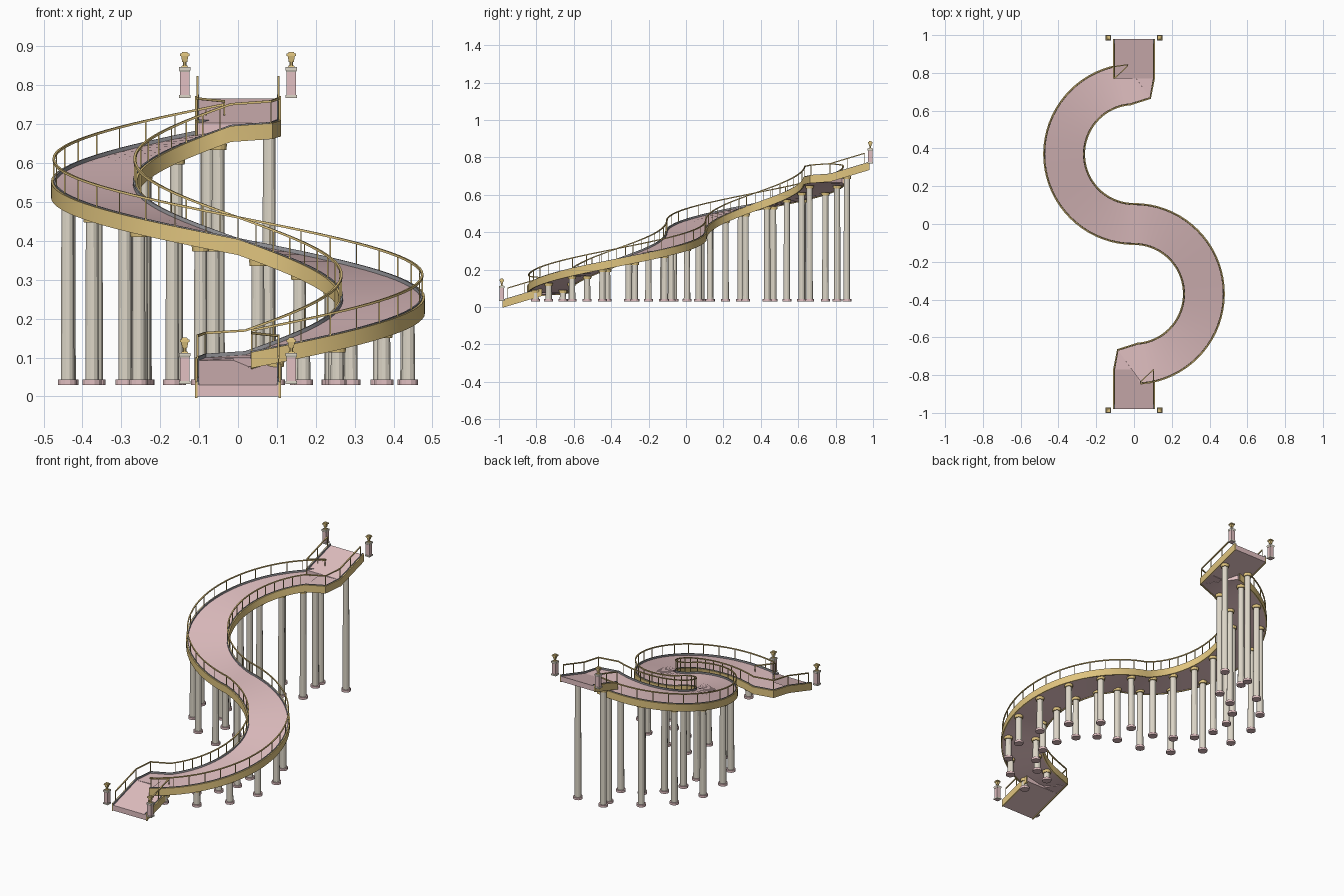
import bpy
import bmesh
from math import sin, cos, radians, pi
from mathutils import Vector, Matrix

if "Cube" in bpy.data.objects:
    bpy.data.objects.remove(bpy.data.objects["Cube"], do_unlink=True)


def material(name, rgb):
    m = bpy.data.materials.new(name)
    m.use_nodes = True
    m.diffuse_color = (*rgb, 1)
    m.node_tree.nodes["Principled BSDF"].inputs["Base Color"].default_value = (*rgb, 1)
    return m


PINK = material("pink_stone", (0.76, 0.53, 0.54))
GOLD = material("gold_trim", (0.74, 0.55, 0.21))
STONE = material("pale_stone", (0.73, 0.68, 0.58))
GREY = material("grey_curb", (0.30, 0.30, 0.32))

RADIUS, HALF, THICK = 0.37, 0.104, 0.03
RAMP_SLOPE, ARC_SLOPE, ARC_BASE = 0.3, 0.256, 0.1


def finish(name, bm, mat, smooth=False):
    bmesh.ops.recalc_face_normals(bm, faces=bm.faces)
    mesh = bpy.data.meshes.new(name)
    bm.to_mesh(mesh)
    bm.free()
    mesh.materials.append(mat)
    ob = bpy.data.objects.new(name, mesh)
    bpy.context.collection.objects.link(ob)
    if smooth:
        bpy.ops.object.select_all(action="DESELECT")
        ob.select_set(True)
        bpy.context.view_layer.objects.active = ob
        bpy.ops.object.shade_smooth_by_angle(angle=radians(25))
    return ob


def add_cone(bm, x, y, z0, z1, r0, r1, sides):
    # square sections are turned to sit parallel to the axes
    turn = Matrix.Rotation(pi / sides, 4, "Z")
    place = Matrix.Translation((x, y, (z0 + z1) / 2)) @ turn
    bmesh.ops.create_cone(bm, cap_ends=True, segments=sides, radius1=r0,
                          radius2=r1, depth=z1 - z0, matrix=place)


def arc_point(deg, offset):
    """Point on the S curve; positive offset lies to the right of travel."""
    a = radians(deg)
    z = ARC_BASE + ARC_SLOPE * RADIUS * a
    if deg <= 180:
        r = RADIUS + offset
        return Vector((r * sin(a), -RADIUS - r * cos(a), z))
    r = RADIUS - offset
    return Vector((r * sin(a), RADIUS + r * cos(a), z))


def half_turn(p):
    return Vector((-p.x, -p.y, 0.796 - p.z))


# Cross-sections of the walkway as (left edge, right edge) pairs
start = []
for y in (-0.98, -0.955, -0.865, -0.77):
    z = 0.03 + RAMP_SLOPE * (y + 0.98)
    start.append((Vector((-HALF, y, z)), Vector((HALF, y, z))))
start.append((Vector((-0.085, -0.668, 0.1)), Vector((0.035, -0.835, 0.1))))
end = [(half_turn(b), half_turn(a)) for a, b in reversed(start)]
angles = [4] + list(range(10, 351, 5)) + [356]
sections = start + [(arc_point(d, -HALF), arc_point(d, HALF)) for d in angles] + end


def sweep(rings, bm):
    loops = [[bm.verts.new(p) for p in ring] for ring in rings]
    for a, b in zip(loops, loops[1:]):
        for i in range(len(a)):
            j = (i + 1) % len(a)
            bm.faces.new((a[i], a[j], b[j], b[i]))
    bm.faces.new(loops[0])
    bm.faces.new(reversed(loops[-1]))


def edge_strip(name, side, o0, o1, z0, z1, mat, rows):
    """Rectangular bar following one edge; o0 and o1 are outward offsets."""
    rings = []
    for pair in rows:
        edge, other = pair[side], pair[1 - side]
        out = (edge - other).normalized()
        rings.append([edge + out * o + Vector((0, 0, z))
                      for o, z in ((o0, z0), (o1, z0), (o1, z1), (o0, z1))])
    bm = bmesh.new()
    sweep(rings, bm)
    finish(name, bm, mat, True)


# Walkway slabs: two end ramps and the S curve between them
down = Vector((0, 0, -THICK))
for name, rows in (("lower_ramp", sections[:4]), ("curved_deck", sections[4:-4]),
                   ("upper_ramp", sections[-4:])):
    bm = bmesh.new()
    sweep([[a, b, b + down, a + down] for a, b in rows], bm)
    finish(name, bm, PINK, True)

# Corner wedges that join the ramps to the curve
wedge = [start[3][0], Vector((-0.012, -0.77, 0.097)), start[4][0]]
for name, tri in (("lower_wedge", wedge), ("upper_wedge", [half_turn(p) for p in wedge])):
    bm = bmesh.new()
    sweep([tri, [p + down for p in tri]], bm)
    finish(name, bm, PINK)

# Side fascia, curbs, handrails and rail posts
railed = sections[1:-1]
for side, label in enumerate(("left", "right")):
    edge_strip(label + "_fascia", side, 0, 0.007, -0.034, 0.007, GOLD, sections)
    edge_strip(label + "_curb", side, -0.004, 0.001, -0.004, 0.010, GREY, sections)
    edge_strip(label + "_handrail", side, -0.003, 0.003, 0.060, 0.066, GOLD, railed)
    bm = bmesh.new()
    for i, pair in enumerate(railed):
        straight = i < 3 or i >= len(railed) - 3
        if straight or i % 2 == 1:
            p = pair[side]
            add_cone(bm, p.x, p.y, p.z, p.z + 0.061, 0.0025, 0.0025, 4)
    finish(label + "_rail_posts", bm, GOLD)

# Paired support columns under the walkway
supports = [arc_point(12.5 + 22.5 * k, offset)
            for k in range(16) for offset in (-0.075, 0.075)]
supports += [Vector((x, 0.86, 0.73)) for x in (-0.08, 0.08)]

shafts, bases, capitals = bmesh.new(), bmesh.new(), bmesh.new()
for p in supports:
    top = p.z - THICK + 0.001
    add_cone(bases, p.x, p.y, 0.03, 0.043, 0.025, 0.025, 12)
    add_cone(shafts, p.x, p.y, 0.04, top, 0.018, 0.0165, 12)
    add_cone(capitals, p.x, p.y, top - 0.016, top, 0.022, 0.024, 12)
finish("column_shafts", shafts, STONE, True)
finish("column_bases", bases, PINK)
finish("column_capitals", capitals, GOLD)

# Lamp pillars flanking both ends
for where, y, z in (("lower", -0.985, 0.032), ("upper", 0.985, 0.767)):
    for label, x in (("right", -0.137), ("left", 0.137)):
        name = where + "_" + label
        bm = bmesh.new()
        add_cone(bm, x, y, z, z + 0.07, 0.017, 0.017, 4)
        finish(name + "_lamp_pillar", bm, PINK)
        bm = bmesh.new()
        add_cone(bm, x, y, z, z + 0.008, 0.021, 0.021, 4)
        add_cone(bm, x, y, z + 0.068, z + 0.073, 0.018, 0.021, 4)
        add_cone(bm, x, y, z + 0.073, z + 0.080, 0.021, 0.021, 4)
        finish(name + "_pillar_mouldings", bm, STONE)
        bm = bmesh.new()
        add_cone(bm, x, y, z + 0.080, z + 0.084, 0.012, 0.010, 4)
        add_cone(bm, x, y, z + 0.084, z + 0.093, 0.005, 0.005, 8)
        add_cone(bm, x, y, z + 0.093, z + 0.108, 0.009, 0.013, 4)
        add_cone(bm, x, y, z + 0.108, z + 0.115, 0.018, 0.017, 4)
        add_cone(bm, x, y, z + 0.115, z + 0.119, 0.012, 0.009, 4)
        finish(name + "_lantern", bm, GOLD)
